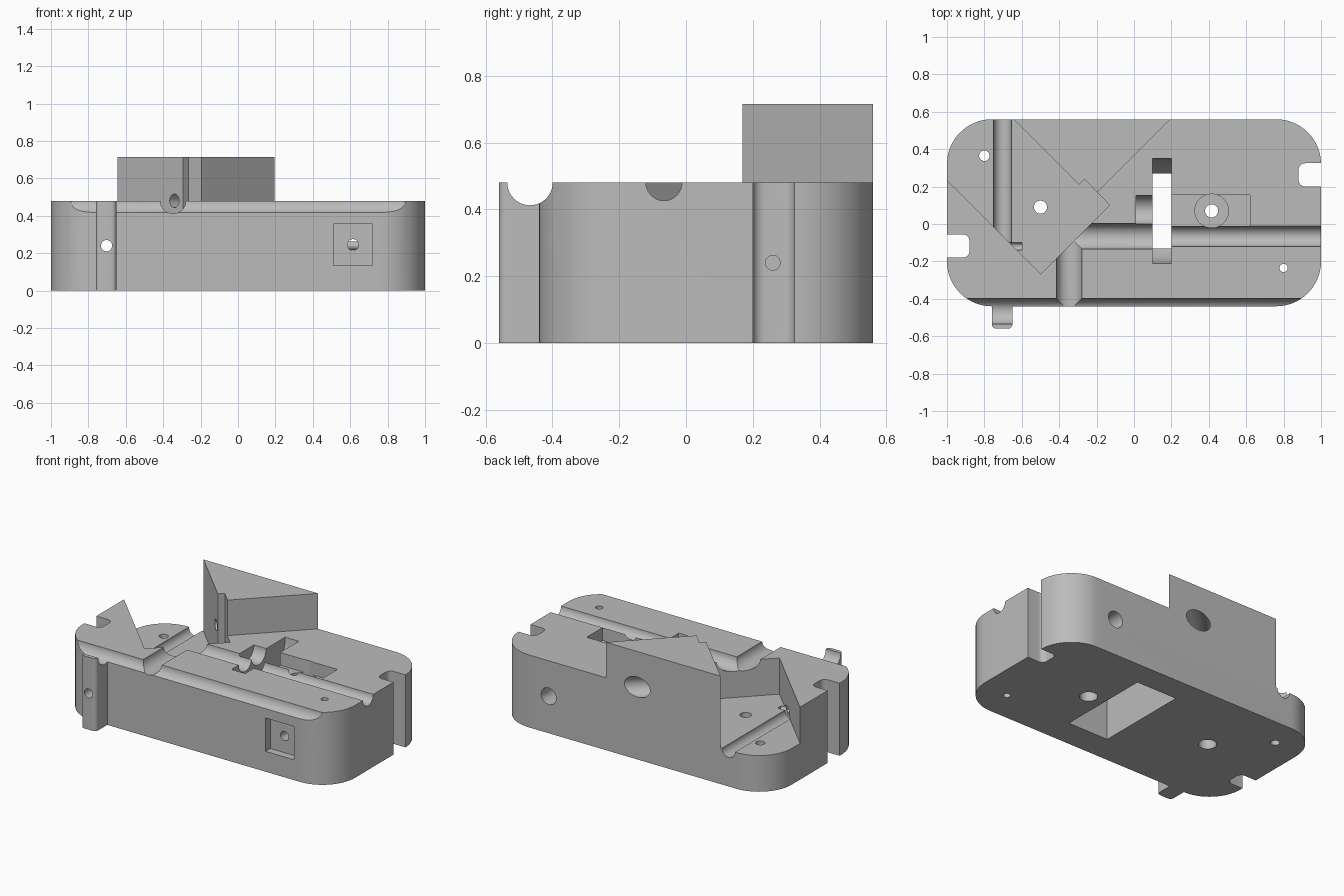
import bpy, bmesh, math
from mathutils import Vector

cube = bpy.data.objects.get("Cube")
if cube:
    bpy.data.objects.remove(cube, do_unlink=True)

grey = bpy.data.materials.new("plain grey")
grey.use_nodes = True
grey.diffuse_color = (0.5, 0.5, 0.5, 1)
grey.node_tree.nodes["Principled BSDF"].inputs["Base Color"].default_value = (0.5, 0.5, 0.5, 1)

TOP, MID = 0.48, 0.24


def finish(name, bm):
    bmesh.ops.recalc_face_normals(bm, faces=bm.faces)
    mesh = bpy.data.meshes.new(name)
    bm.to_mesh(mesh)
    bm.free()
    mesh.materials.append(grey)
    obj = bpy.data.objects.new(name, mesh)
    bpy.context.collection.objects.link(obj)
    return obj


def prism(name, points, z0, z1):
    """Extrude a plan outline from z0 to z1."""
    bm = bmesh.new()
    face = bm.faces.new([bm.verts.new((x, y, z0)) for x, y in points])
    up = bmesh.ops.extrude_face_region(bm, geom=[face])["geom"]
    bmesh.ops.translate(bm, vec=(0, 0, z1 - z0),
                        verts=[v for v in up if isinstance(v, bmesh.types.BMVert)])
    return finish(name, bm)


def rounded(x0, x1, y0, y1, r, n=16):
    """Plan outline of a rectangle with round corners."""
    pts = []
    corners = [(x1 - r, y1 - r), (x0 + r, y1 - r), (x0 + r, y0 + r), (x1 - r, y0 + r)]
    for q, (cx, cy) in enumerate(corners):
        for i in range(n + 1):
            a = math.pi / 2 * (q + i / n)
            pts.append((cx + r * math.cos(a), cy + r * math.sin(a)))
    return pts


def box(name, x0, x1, y0, y1, z0, z1):
    return prism(name, [(x0, y0), (x1, y0), (x1, y1), (x0, y1)], z0, z1)


def rod(name, start, end, r):
    """Cylinder between two points."""
    start, end = Vector(start), Vector(end)
    axis = end - start
    bm = bmesh.new()
    bmesh.ops.create_cone(bm, cap_ends=True, segments=40, radius1=r, radius2=r, depth=axis.length)
    rot = axis.to_track_quat('Z', 'Y').to_matrix().to_4x4()
    bmesh.ops.transform(bm, matrix=rot, verts=bm.verts)
    bmesh.ops.translate(bm, vec=(start + end) / 2, verts=bm.verts)
    return finish(name, bm)


def combine(target, tool, operation):
    tool.hide_render = True
    mod = target.modifiers.new(tool.name, 'BOOLEAN')
    mod.operation, mod.solver, mod.object = operation, 'EXACT', tool
    bpy.context.view_layer.objects.active = target
    bpy.ops.object.modifier_apply(modifier=mod.name)
    bpy.data.objects.remove(tool, do_unlink=True)


# Main body, front tab and raised corner block
body = prism("body", rounded(-1, 1, -0.44, 0.56, 0.24), 0, TOP)
combine(body, prism("front_tab", rounded(-0.76, -0.65, -0.56, -0.3, 0.025, 6), 0, TOP), 'UNION')
combine(body, prism("raised_block", [(-0.645, 0.56), (-0.225, 0.14), (0.195, 0.56)], 0.3, 0.715), 'UNION')

cuts = [
    # Diagonal lowered shelf with relief corner
    prism("diagonal_shelf", [(-0.4975, -0.2675), (-0.13, 0.10), (-0.265, 0.24), (-0.295, 0.21),
                             (-0.8, 0.715), (-1.2, 0.715), (-1.2, 0.435)], MID, 1),
    # Side notches
    prism("left_notch", rounded(0.88, 1.2, 0.2, 0.325, 0.035, 6), -0.1, 0.6),
    prism("right_notch", rounded(-1.2, -0.88, -0.18, -0.055, 0.035, 6), -0.1, 0.6),
    # Round grooves
    rod("front_groove", (-1.1, -0.467, TOP), (1.1, -0.467, TOP), 0.068),
    rod("cross_groove", (-0.347, -0.066, TOP), (0.15, -0.066, TOP), 0.068),
    rod("end_groove", (0.14, -0.066, TOP), (1.1, -0.066, TOP), 0.054),
    rod("short_groove", (-0.347, -0.6, TOP), (-0.347, -0.066, TOP), 0.068),
    rod("shelf_groove", (-0.703, -0.1, MID), (-0.703, 0.7, MID), 0.048),
    # Wheel slot, axle seat, flat seat and lower chamber
    rod("wheel_slot", (0.1, 0.07, TOP), (0.2, 0.07, TOP), 0.28),
    rod("axle_seat", (0.01, 0.075, TOP), (0.15, 0.075, TOP), 0.077),
    box("flat_seat", 0.15, 0.62, -0.012, 0.155, 0.395, 0.6),
    box("lower_chamber", 0, 0.3, -0.25, 0.39, -0.1, 0.284),
    # Square recess on the front
    box("front_recess", 0.51, 0.72, -0.6, -0.39, 0.135, 0.355),
    # Lengthwise holes
    rod("tab_hole", (-0.703, -0.7, MID), (-0.703, 0, MID), 0.03),
    rod("recess_hole", (0.615, -0.6, 0.245), (0.615, 0.7, 0.245), 0.03),
    rod("recess_hole_back", (0.615, 0.26, 0.245), (0.615, 0.7, 0.245), 0.055),
    # Sideways holes
    rod("left_notch_hole", (0.25, 0.26, MID), (0.95, 0.26, MID), 0.022),
    rod("right_notch_hole", (-0.95, -0.12, MID), (-0.6, -0.12, MID), 0.02),
    # Diagonal hole through the raised block
    rod("block_hole", (-0.4, 0.195, TOP), (0.1, 0.695, TOP), 0.036),
    rod("block_hole_back", (-0.22, 0.375, TOP), (0.1, 0.695, TOP), 0.066),
]

# Upright holes: x, y, radius, lower radius
for i, (x, y, r, low) in enumerate([(-0.8, 0.365, 0.028, 0), (0.8, -0.235, 0.022, 0),
                                    (-0.5, 0.09, 0.035, 0.055), (0.415, 0.07, 0.035, 0.055)]):
    cuts.append(rod(f"upright_hole_{i}", (x, y, -0.1), (x, y, 0.6), r))
    if low:
        cuts.append(rod(f"upright_hole_base_{i}", (x, y, -0.1), (x, y, 0.12), low))
cuts.append(rod("seat_counterbore", (0.415, 0.07, 0.35), (0.415, 0.07, 0.6), 0.09))

for cut in cuts:
    combine(body, cut, 'DIFFERENCE')

# Smooth round walls, keep edges crisp
body.select_set(True)
bpy.context.view_layer.objects.active = body
bpy.ops.object.shade_smooth_by_angle(angle=math.radians(30))
